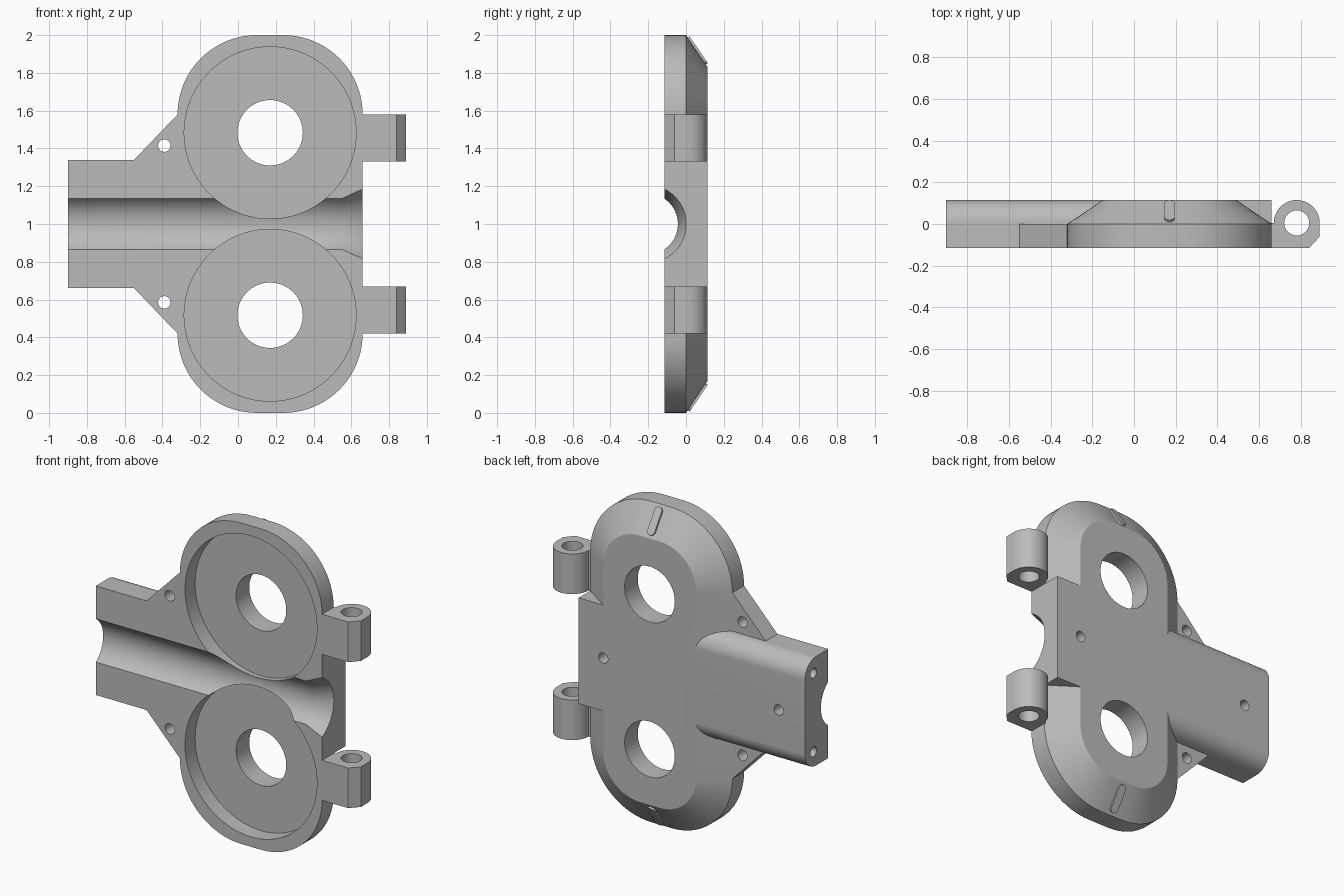
import bpy, bmesh
from math import cos, sin, pi, radians
from mathutils import Vector

if "Cube" in bpy.data.objects:
    bpy.data.objects.remove(bpy.data.objects["Cube"])

FRONT, BACK = -0.115, 0.115
LOBE_X, LOBE_Z = 0.17, 1.483

grey = bpy.data.materials.new("plain_grey")
grey.use_nodes = True
grey.diffuse_color = (0.5, 0.5, 0.5, 1)
grey.node_tree.nodes["Principled BSDF"].inputs["Base Color"].default_value = (0.5, 0.5, 0.5, 1)


def arc(cx, cy, r, start, end, n=20):
    angles = [radians(start + (end - start) * i / n) for i in range(n + 1)]
    return [(cx + r * cos(a), cy + r * sin(a)) for a in angles]


def circle(cx, cy, r, n=64):
    return arc(cx, cy, r, 0, 360, n)[:-1]


def rounded_rect(x0, x1, z0, z1, r):
    return (arc(x1 - r, z1 - r, r, 0, 90) + arc(x0 + r, z1 - r, r, 90, 180)
            + arc(x0 + r, z0 + r, r, 180, 270) + arc(x1 - r, z0 + r, r, 270, 360))


def loft(name, rings, flip=False):
    """Closed solid through matching rings; flip mirrors it to the lower half."""
    bm = bmesh.new()
    loops = [[bm.verts.new((p[0], p[1], 2 - p[2] if flip else p[2])) for p in ring]
             for ring in rings]
    n = len(loops[0])
    for a, b in zip(loops, loops[1:]):
        for i in range(n):
            j = (i + 1) % n
            bm.faces.new((a[i], a[j], b[j], b[i]))
    bm.faces.new(loops[0])
    bm.faces.new(loops[-1])
    bmesh.ops.recalc_face_normals(bm, faces=bm.faces)
    mesh = bpy.data.meshes.new(name)
    bm.to_mesh(mesh)
    bm.free()
    mesh.materials.append(grey)
    ob = bpy.data.objects.new(name, mesh)
    bpy.context.collection.objects.link(ob)
    return ob


def along_y(name, pts, y0, y1, flip=False):
    return loft(name, [[(x, y, z) for x, z in pts] for y in (y0, y1)], flip)


def along_z(name, pts, z0, z1, flip=False):
    return loft(name, [[(x, y, z) for x, y in pts] for z in (z0, z1)], flip)


def along_x(name, pts, x0, x1, flip=False):
    return loft(name, [[(x, y, z) for y, z in pts] for x in (x0, x1)], flip)


def combine(body, tool, operation):
    mod = body.modifiers.new("combine", "BOOLEAN")
    mod.operation, mod.object, mod.solver = operation, tool, "EXACT"
    bpy.context.view_layer.objects.active = body
    bpy.ops.object.modifier_apply(modifier=mod.name)
    bpy.data.objects.remove(tool)


# Twin-lobed housing with a sloped back rim
outer = rounded_rect(-0.32, 0.66, 0, 2, 0.42)
inner = rounded_rect(-0.15, 0.49, 0.17, 1.83, 0.25)
housing = loft("housing", [[(x, y, z) for x, z in pts] for pts, y in
                           ((outer, FRONT), (outer, 0), (inner, BACK))])

# Full-depth middle block and arm with rounded back edges
solids = [along_y("middle_block", [(0, 0.67), (0.66, 0.67), (0.66, 1.33), (0, 1.33)], FRONT, BACK)]
r = 0.11
arm = ([(FRONT, 0.66)] + arc(BACK - r, 0.66 + r, r, -90, 0)
       + arc(BACK - r, 1.34 - r, r, 0, 90) + [(FRONT, 1.34)])
solids.append(along_x("arm", arm, -0.9, 0.1))

gusset = [(-0.55, 1.34), (-0.32, 1.58), (-0.2, 1.58), (-0.2, 1.2), (-0.55, 1.2)]
lug = ([(0.6, FRONT), (0.84, FRONT), (0.89, -0.06)]
       + arc(0.78, 0.005, 0.11, 0, 180) + [(0.6, 0)])
slope = Vector((0, BACK, -0.17)).normalized()
normal = Vector((0, 0.17, BACK)).normalized()
capsule = arc(0, 0.06, 0.025, 0, 180, 12) + arc(0, -0.06, 0.025, 180, 360, 12)
rib_centre = Vector((LOBE_X, 0.0575, 1.915))

for flip in (False, True):
    # Side gussets, hinge lugs and small ribs on the sloped rim
    solids.append(along_y("gusset", gusset, FRONT, 0, flip))
    solids.append(along_z("hinge_lug", lug, 1.33, 1.58, flip))
    rib = [[rib_centre + Vector((w, 0, 0)) + slope * u + normal * h for w, u in capsule]
           for h in (-0.015, 0.012)]
    solids.append(loft("rim_rib", rib, flip))
for solid in solids:
    combine(housing, solid, "UNION")

# Flared channel across the front
AXIS_Y = -0.205
channel = [[(x, y, z) for y, z in circle(AXIS_Y, 1, rad, 96)]
           for x, rad in ((-1, 0.162), (0.55, 0.162), (0.7, 0.222))]
cutters = [loft("channel_cutter", channel)]

for flip in (False, True):
    # Round pocket, shaft hole, pin holes and screw holes
    cutters += [
        along_y("pocket_cutter", circle(LOBE_X, LOBE_Z, 0.455, 96), -0.3, -0.015, flip),
        along_y("shaft_cutter", circle(LOBE_X, LOBE_Z, 0.173), -0.3, 0.3, flip),
        along_y("gusset_hole_cutter", circle(-0.39, 1.415, 0.033, 32), -0.3, 0.3, flip),
        along_z("pin_cutter", circle(0.78, 0.005, 0.06, 48), 1.2, 1.7, flip),
        along_x("end_hole_cutter", circle(0.03, 1.245, 0.03, 32), -1, -0.75, flip),
    ]
for x in (-0.72, 0.49):
    cutters.append(along_y("back_hole_cutter", circle(x, 1, 0.032, 32), 0, 0.3))
for cutter in cutters:
    combine(housing, cutter, "DIFFERENCE")

# Smooth curved walls, keep machined edges crisp
bpy.ops.object.select_all(action="DESELECT")
housing.select_set(True)
bpy.context.view_layer.objects.active = housing
bpy.ops.object.shade_smooth_by_angle(angle=radians(25))
